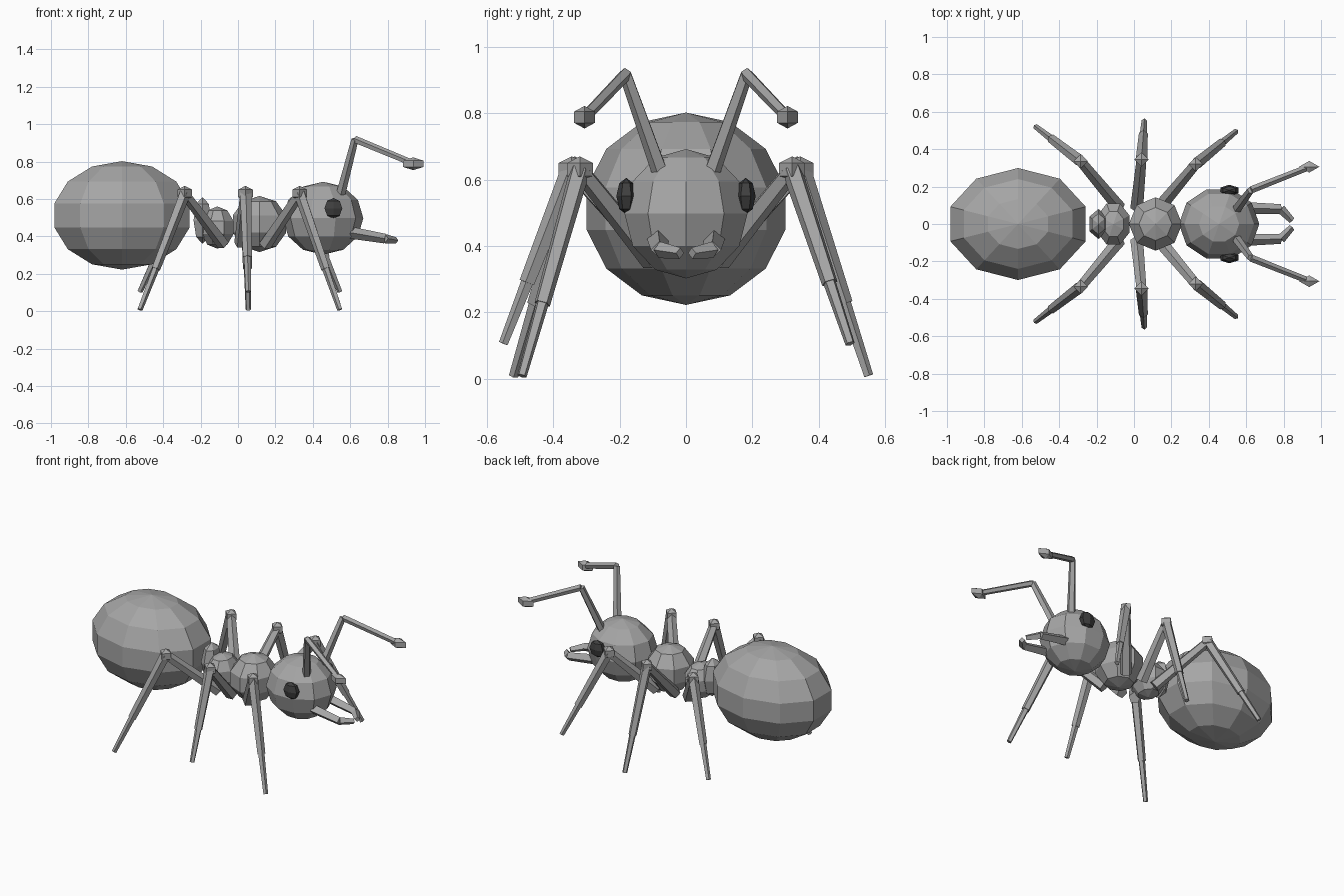
import bpy, bmesh, math
from mathutils import Vector, Matrix

if "Cube" in bpy.data.objects:
    bpy.data.objects.remove(bpy.data.objects["Cube"])


def material(name, v):
    m = bpy.data.materials.new(name)
    m.diffuse_color = (v, v, v, 1)
    m.use_nodes = True
    m.node_tree.nodes["Principled BSDF"].inputs["Base Color"].default_value = m.diffuse_color
    return m


BODY = material("body grey", 0.38)
DARK = material("eye dark grey", 0.05)


def add(name, bm, mat):
    bmesh.ops.recalc_face_normals(bm, faces=bm.faces)
    me = bpy.data.meshes.new(name)
    bm.to_mesh(me)
    bm.free()
    me.materials.append(mat)
    ob = bpy.data.objects.new(name, me)
    bpy.context.collection.objects.link(ob)
    return ob


def ball(name, centre, radii, seg, rings, turn=0, mat=BODY):
    # faceted ellipsoid with its poles along z
    bm = bmesh.new()
    bmesh.ops.create_uvsphere(bm, u_segments=seg, v_segments=rings, radius=1)
    mx = (Matrix.Translation(centre) @ Matrix.Diagonal((*radii, 1))
          @ Matrix.Rotation(math.radians(turn), 4, 'Z'))
    bm.transform(mx)
    return add(name, bm, mat)


def limb(name, points, radii, sides=5):
    # chain of tapered prisms; radii holds one (start, end) pair per segment
    bm = bmesh.new()
    for a, b, (r1, r2) in zip(points, points[1:], radii):
        a, b = Vector(a), Vector(b)
        d = b - a
        mx = Matrix.Translation((a + b) / 2) @ d.to_track_quat('Z', 'Y').to_matrix().to_4x4()
        bmesh.ops.create_cone(bm, cap_ends=True, segments=sides, radius1=r1,
                              radius2=r2, depth=d.length, matrix=mx)
    return add(name, bm, BODY)


# body, from tail to head
ball("abdomen", (-0.62, 0, 0.512), (0.39, 0.307, 0.29), 10, 7)
ball("waist_node", (-0.19, 0, 0.485), (0.055, 0.08, 0.125), 6, 4)
ball("rear_thorax", (-0.11, 0, 0.447), (0.098, 0.125, 0.113), 8, 5, 22.5)
ball("front_thorax", (0.115, 0, 0.466), (0.15, 0.15, 0.15), 8, 5)
ball("head", (0.455, 0, 0.497), (0.215, 0.195, 0.195), 10, 6, 18)

# legs: hip, knee, foot; alternate feet are lifted in a walking step
LEGS = {
    "rear_leg": ((-0.08, 0.09, 0.36), (-0.285, 0.335, 0.63), (-0.525, 0.52), -1),
    "middle_leg": ((0.015, 0.09, 0.36), (0.04, 0.345, 0.63), (0.055, 0.55), 1),
    "front_leg": ((0.145, 0.10, 0.355), (0.33, 0.32, 0.63), (0.545, 0.495), -1),
}

for side, s in (("left", 1), ("right", -1)):
    def flip(p):
        return Vector((p[0], p[1] * s, p[2]))

    for name, (hip, knee, foot, grounded) in LEGS.items():
        foot = (*foot, 0.008 if s == grounded else 0.105)
        h, k, f = flip(hip), flip(knee), flip(foot)
        ankle = k.lerp(f, 0.65)
        limb(f"{side}_{name}", [h, k, ankle, f],
             [(0.036, 0.028), (0.032, 0.025), (0.02, 0.015)])
        ball(f"{side}_{name}_knee", k, (0.045, 0.045, 0.04), 4, 3)

    # eye
    ball(f"{side}_eye", flip((0.51, 0.18, 0.55)), (0.055, 0.03, 0.055), 6, 4, mat=DARK)

    # antenna with club tip
    limb(f"{side}_antenna",
         [flip(p) for p in ((0.55, 0.08, 0.63), (0.625, 0.182, 0.918), (0.94, 0.306, 0.788))],
         [(0.026, 0.02), (0.02, 0.018)])
    ball(f"{side}_antenna_tip", flip((0.937, 0.306, 0.788)), (0.063, 0.036, 0.034), 4, 3)

    # jaw
    limb(f"{side}_jaw",
         [flip(p) for p in ((0.60, 0.085, 0.42), (0.785, 0.08, 0.388), (0.845, 0.018, 0.378))],
         [(0.032, 0.026), (0.025, 0.017)], 4)
